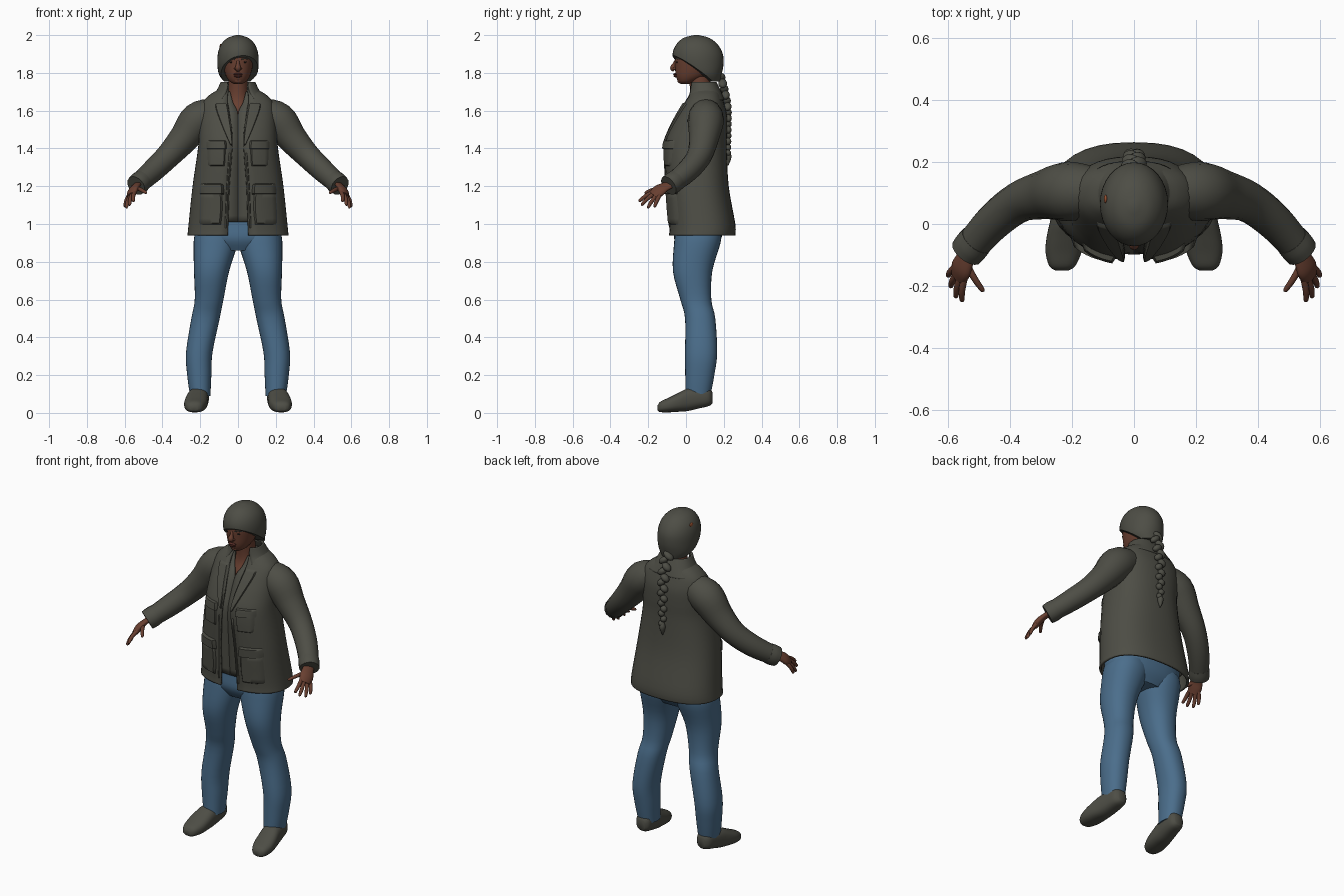
import bpy, bmesh, math
from mathutils import Vector, Matrix

if "Cube" in bpy.data.objects:
    bpy.data.objects.remove(bpy.data.objects["Cube"], do_unlink=True)


def material(name, rgb):
    m = bpy.data.materials.new(name)
    m.use_nodes = True
    m.diffuse_color = (*rgb, 1)
    m.node_tree.nodes["Principled BSDF"].inputs["Base Color"].default_value = (*rgb, 1)
    return m


CLOTH = material("charcoal", (0.075, 0.075, 0.06))
DENIM = material("denim blue", (0.07, 0.155, 0.26))
SKIN = material("brown skin", (0.14, 0.05, 0.03))
LIPS = material("dark lips", (0.11, 0.03, 0.022))
DARK = material("dark eyes", (0.02, 0.015, 0.012))
RUST = material("rust clip", (0.3, 0.08, 0.03))
SEGS = 32
UP_TO = 4


def finish(name, bm, mat, mirror=False, thick=0):
    bmesh.ops.recalc_face_normals(bm, faces=bm.faces[:])
    mesh = bpy.data.meshes.new(name)
    bm.to_mesh(mesh)
    bm.free()
    mesh.materials.append(mat)
    ob = bpy.data.objects.new(name, mesh)
    bpy.context.collection.objects.link(ob)
    if mirror:
        ob.modifiers.new("mirror", "MIRROR")
    if thick:
        mod = ob.modifiers.new("thickness", "SOLIDIFY")
        mod.thickness, mod.offset = thick, 0
    bpy.ops.object.select_all(action="DESELECT")
    ob.select_set(True)
    bpy.context.view_layer.objects.active = ob
    bpy.ops.object.shade_smooth_by_angle(angle=math.radians(50))
    return ob


def spline(rows):
    """Smoothly resample a list of equal-length tuples."""
    out = []
    for i in range(len(rows) - 1):
        a, b, c, d = rows[max(i - 1, 0)], rows[i], rows[i + 1], rows[min(i + 2, len(rows) - 1)]
        for k in range(UP_TO):
            t = k / UP_TO
            out.append([q + .5 * t * (r - p + t * (2 * p - 5 * q + 4 * r - s + t * (3 * (q - r) + s - p)))
                        for p, q, r, s in zip(a, b, c, d)])
    return out + [list(rows[-1])]


def skin(rings, closed=True):
    bm = bmesh.new()
    vs = [[bm.verts.new(p) for p in ring] for ring in rings]
    n = len(vs[0])
    for a, b in zip(vs, vs[1:]):
        for i in range(n if closed else n - 1):
            j = (i + 1) % n
            bm.faces.new((a[i], a[j], b[j], b[i]))
    if closed:
        bm.faces.new(vs[0])
        bm.faces.new(vs[-1])
    return bm


def power(v, n):
    return math.copysign(abs(v) ** (2 / n), v)


def oval(cx, cy, rx, ry, n, gap=0, open_ring=False):
    """Rounded oval, starting at the front; gap is the half width of its opening."""
    a = math.asin(min(1, max(gap, 0) / rx) ** (n / 2))
    count = SEGS + 1 if open_ring else SEGS
    for i in range(count):
        t = -math.pi / 2 + a + (2 * math.pi - 2 * a) * i / SEGS
        yield cx + rx * power(math.cos(t), n), cy + ry * power(math.sin(t), n)


def body(rows, n=2.0):
    """Rows of z, centre x, centre y, radius x, radius y."""
    return skin([[(x, y, z) for x, y in oval(cx, cy, rx, ry, n)]
                 for z, cx, cy, rx, ry in spline(rows)])


def shell(rows, n):
    """Rows of z, centre y, radius x, radius y, front gap."""
    return skin([[(x, y, z) for x, y in oval(0, cy, rx, ry, n, g, True)]
                 for z, cy, rx, ry, g in spline(rows)], closed=False)


def tube(rows, ref=(1, 0, 1), flat=1.0):
    """Rows of x, y, z, radius along a path."""
    pts = spline(rows)
    rings = []
    for i, p in enumerate(pts):
        d = Vector(pts[min(i + 1, len(pts) - 1)][:3]) - Vector(pts[max(i - 1, 0)][:3])
        u = d.cross(Vector(ref)).normalized()
        v = d.cross(u).normalized()
        rings.append([Vector(p[:3]) + (u * math.cos(t) * flat + v * math.sin(t)) * p[3]
                      for t in (2 * math.pi * k / 16 for k in range(16))])
    return skin(rings)


def blob(name, loc, size, mat, tilt=0, mirror=False):
    bm = bmesh.new()
    m = Matrix.Translation(loc) @ Matrix.Rotation(tilt, 4, "Y") @ Matrix.Diagonal((*size, 1))
    bmesh.ops.create_uvsphere(bm, u_segments=16, v_segments=10, radius=1, matrix=m)
    return finish(name, bm, mat, mirror)


# Trousers and shoes
finish("trouser_seat", body([(.86, 0, .06, .13, .09), (.92, 0, .062, .222, .124),
                             (1, 0, .07, .23, .13), (1.1, 0, .07, .215, .125)], 2.4), DENIM)
finish("trouser_leg", body([(.09, .2, .063, .054, .066), (.2, .205, .073, .064, .077),
                            (.32, .205, .08, .07, .085), (.5, .172, .075, .075, .08),
                            (.6, .153, .052, .076, .082), (.75, .14, .035, .093, .104),
                            (.9, .118, .06, .117, .123), (.96, .115, .065, .11, .12)], 2.2), DENIM, True)
shoe = [(-.15, .232, .026, .02, .014), (-.135, .231, .032, .042, .028), (-.09, .227, .042, .058, .039),
        (-.04, .221, .056, .06, .05), (.01, .214, .07, .056, .06), (.07, .206, .08, .052, .056),
        (.12, .202, .085, .044, .049), (.14, .2, .08, .024, .03)]
finish("shoe", skin([[(x, y, z) for x, z in oval(cx, cz, rx, rz, 2.5)]
                     for y, cx, cz, rx, rz in spline(shoe)]), CLOTH, True)

# Jacket, shirt and collar
TORSO = 2.4
jacket = [(.94, .085, .262, .17, .055), (1, .085, .256, .17, .052), (1.2, .06, .235, .16, .045),
          (1.4, .05, .206, .16, .03), (1.5, .066, .2, .146, .032), (1.58, .085, .195, .125, .045),
          (1.64, .095, .182, .1, .055), (1.68, .1, .145, .082, .055), (1.71, .1, .098, .07, .05),
          (1.74, .092, .085, .066, .052)]
finish("jacket", shell(jacket, TORSO), CLOTH, thick=.012)
finish("shirt", shell([(1.01, .08, .235, .152, 0), (1.2, .06, .218, .145, 0), (1.4, .05, .19, .145, 0),
                       (1.5, .066, .185, .132, 0), (1.59, .087, .165, .112, .002),
                       (1.64, .095, .14, .09, .025), (1.7, .095, .08, .066, .042)], TORSO), CLOTH, thick=.006)
finish("collar", shell([(1.655, .1, .155, .098, .085), (1.69, .1, .118, .085, .065),
                        (1.72, .096, .1, .075, .055), (1.75, .09, .086, .066, .055)], TORSO), CLOTH, thick=.012)

PROFILE = spline(jacket)


def front_y(x, z):
    """Depth of the jacket front at x, z."""
    for a, b in zip(PROFILE, PROFILE[1:]):
        if z <= b[0]:
            t = (z - a[0]) / (b[0] - a[0])
            _, cy, rx, ry, _ = [p + (q - p) * t for p, q in zip(a, b)]
            return cy - ry * max(0, 1 - abs(x / rx) ** TORSO) ** (1 / TORSO)
    return .03


def patch(name, rows, depth, cols=8):
    """Raised cloth panel on the jacket front; rows of z, inner x, outer x."""
    rows = spline(rows)
    rings = []
    for r, (z, x0, x1) in enumerate(rows):
        ring = []
        for c in range(cols + 1):
            x = x0 + (x1 - x0) * c / cols
            edge = r in (0, len(rows) - 1) or c in (0, cols)
            ring.append((x, front_y(x, z) + (.004 if edge else -depth), z))
        rings.append(ring)
    finish(name, skin(rings, closed=False), CLOTH, True)


patch("lapel", [(1.41, .03, .036), (1.48, .032, .07), (1.55, .04, .1), (1.61, .048, .122),
                (1.645, .055, .125)], .016)
patch("chest_pocket", [(1.3, .065, .165), (1.37, .06, .17), (1.43, .06, .17)], .014)
patch("chest_flap", [(1.395, .055, .175), (1.42, .055, .175), (1.445, .06, .17)], .022)
patch("hip_pocket", [(.99, .085, .215), (1.08, .075, .215), (1.18, .08, .205)], .018)
patch("hip_flap", [(1.155, .07, .21), (1.185, .07, .21), (1.215, .075, .2)], .027)
patch("front_placket", [(.95, .056, .075), (1.2, .046, .065), (1.4, .032, .05)], .01, 3)

# Sleeves and cuffs
finish("sleeve", tube([(.12, .105, 1.59, .078), (.21, .105, 1.55, .096), (.285, .095, 1.455, .08),
                       (.37, .07, 1.36, .066), (.455, .005, 1.278, .06), (.535, -.085, 1.207, .052)]), CLOTH, True)
finish("cuff", tube([(.507, -.052, 1.232, .056), (.524, -.072, 1.217, .058),
                     (.54, -.092, 1.203, .055)]), CLOTH, True)

# Hands
across = (-.03, -.045, .015)
finish("palm", tube([(.53, -.08, 1.21, .03), (.545, -.115, 1.195, .034), (.557, -.145, 1.175, .04),
                     (.565, -.172, 1.15, .032)], across, .5), SKIN, True)
fingers = {"index": ((.545, -.175, 1.168), (.555, -.25, 1.12)),
           "middle": ((.556, -.168, 1.16), (.575, -.237, 1.1)),
           "ring": ((.566, -.155, 1.152), (.592, -.203, 1.085)),
           "little": ((.574, -.138, 1.152), (.6, -.168, 1.09)),
           "thumb": ((.54, -.125, 1.19), (.485, -.218, 1.165))}
for label, (a, b) in fingers.items():
    a, b = Vector(a), Vector(b)
    start, mid, late = a.lerp(b, -.2), a.lerp(b, .5) + Vector((.004, 0, .005)), a.lerp(b, .92)
    finish(label + "_finger", tube([(*start, .011), (*mid, .0105), (*late, .008), (*b, .003)]), SKIN, True)

# Neck, head and face
finish("neck", body([(1.55, 0, .085, .1, .1), (1.6, 0, .087, .09, .092), (1.65, 0, .085, .068, .068),
                     (1.7, 0, .08, .054, .058), (1.78, 0, .07, .05, .055)]), SKIN)
finish("head", body([(1.742, 0, -.005, .022, .024), (1.755, 0, .005, .044, .047), (1.785, 0, .028, .064, .082),
                     (1.83, 0, .042, .077, .1), (1.88, 0, .047, .083, .106), (1.93, 0, .052, .078, .1),
                     (1.97, 0, .052, .03, .04)], 2.1), SKIN)
finish("nose", tube([(0, -.052, 1.868, .007), (0, -.062, 1.845, .01), (0, -.068, 1.827, .016),
                     (0, -.06, 1.815, .012)]), SKIN)
blob("nostril", (.012, -.061, 1.823), (.009, .01, .007), SKIN, 0, True)
blob("chin", (0, -.028, 1.758), (.024, .018, .014), SKIN)
blob("upper_lip", (0, -.056, 1.793), (.024, .012, .006), LIPS)
blob("lower_lip", (0, -.053, 1.783), (.021, .013, .007), LIPS)
blob("eye", (.033, -.047, 1.857), (.013, .006, .005), DARK, 0, True)
finish("eyebrow", tube([(.016, -.056, 1.871, .003), (.035, -.05, 1.877, .004),
                        (.054, -.036, 1.872, .002)]), CLOTH, True)

# Hair cap, cut on a slant so the fringe sweeps to one side
cap = body([(1.755, 0, .105, .074, .075), (1.79, 0, .085, .1, .103), (1.84, 0, .068, .109, .13),
            (1.9, 0, .062, .107, .133), (1.95, 0, .058, .09, .11), (1.985, 0, .055, .055, .068),
            (2, 0, .055, .01, .012)])
bmesh.ops.bisect_plane(cap, geom=cap.verts[:] + cap.edges[:] + cap.faces[:],
                       plane_co=(0, -.07, 1.888), plane_no=(-.22, .7, 1), clear_inner=True)
bmesh.ops.holes_fill(cap, edges=[e for e in cap.edges if e.is_boundary])
finish("hair_cap", cap, CLOTH)
blob("hair_clip", (-.091, .08, 1.94), (.006, .014, .014), RUST)

# Plaited braid down the back
COUNT = 14
for i in range(COUNT):
    t = i / (COUNT - 1)
    side = 1 if i % 2 else -1
    wide = .034 - .018 * t
    y = .185 + .038 * math.sin(min(1, t * 2) * math.pi / 2)
    blob("braid_strand", (side * wide * .4, y, 1.775 - .4 * t),
         (wide, .024 - .008 * t, .019), CLOTH, side * .65)
finish("braid_tail", tube([(0, .222, 1.385, .008), (0, .224, 1.355, .017), (0, .222, 1.31, .003)]), CLOTH)
